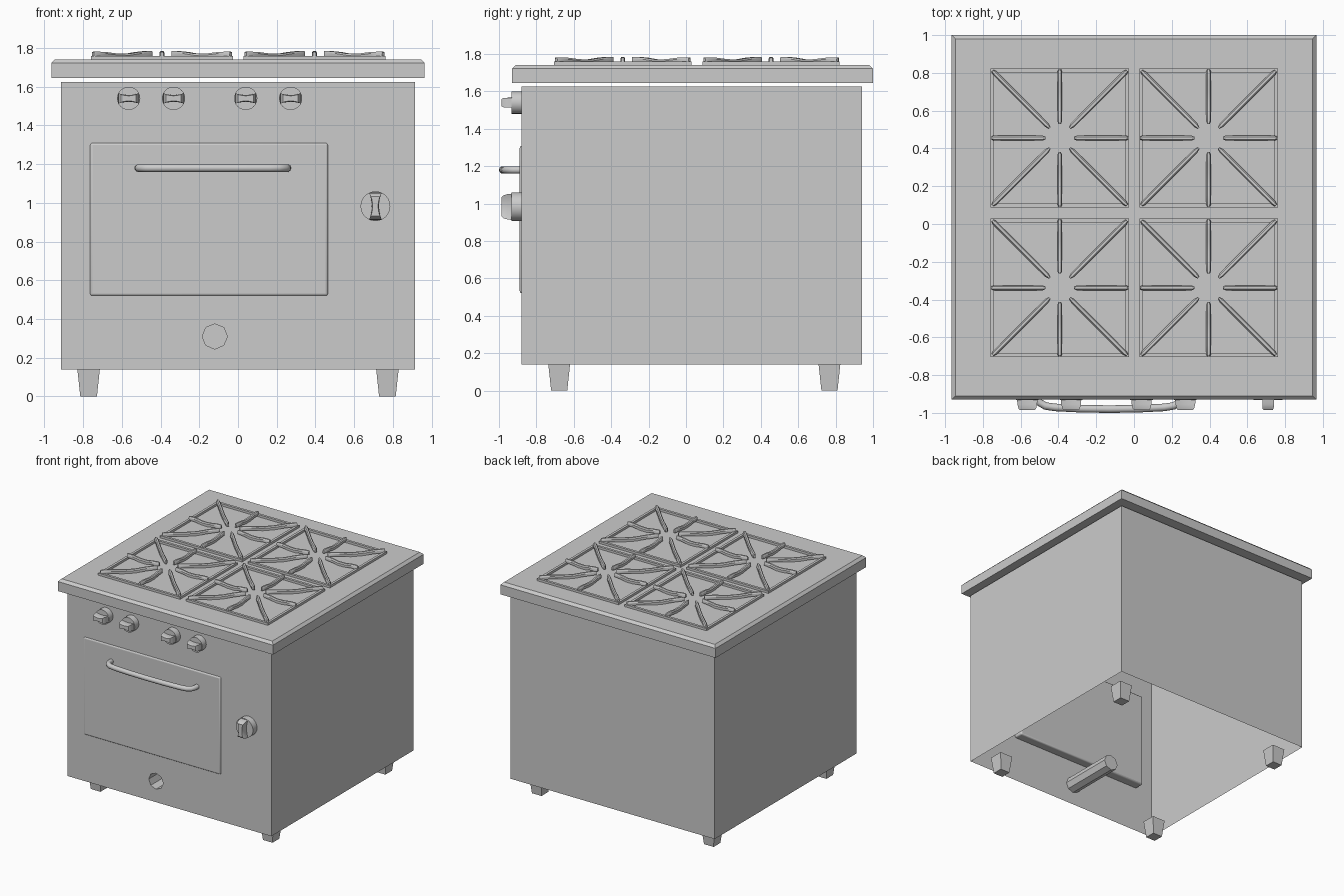
import bpy, bmesh, math
from mathutils import Vector

if "Cube" in bpy.data.objects:
    bpy.data.objects.remove(bpy.data.objects["Cube"])


def finish(bm, name, smooth=False, bevel=0, segs=2, normals=True):
    if normals:
        bmesh.ops.recalc_face_normals(bm, faces=bm.faces)
    me = bpy.data.meshes.new(name)
    bm.to_mesh(me)
    bm.free()
    ob = bpy.data.objects.new(name, me)
    bpy.context.collection.objects.link(ob)
    if bevel:
        m = ob.modifiers.new("bevel", "BEVEL")
        m.width, m.segments = bevel, segs
    if smooth:
        bpy.ops.object.select_all(action='DESELECT')
        bpy.context.view_layer.objects.active = ob
        ob.select_set(True)
        bpy.ops.object.shade_smooth_by_angle(angle=math.radians(35))
    return ob


def loft(bm, rings):
    """Skin a list of closed point rings and cap both ends."""
    vs = [[bm.verts.new(p) for p in r] for r in rings]
    n = len(vs[0])
    for a, b in zip(vs, vs[1:]):
        for i in range(n):
            bm.faces.new((a[i], a[(i + 1) % n], b[(i + 1) % n], b[i]))
    bm.faces.new(vs[0][::-1])
    bm.faces.new(vs[-1])


def rect(x0, x1, y0, y1, z):
    return [(x0, y0, z), (x1, y0, z), (x1, y1, z), (x0, y1, z)]


def box(bm, x0, x1, y0, y1, z0, z1):
    loft(bm, [rect(x0, x1, y0, y1, z0), rect(x0, x1, y0, y1, z1)])


# Cabinet shell: open underneath, front pierced for the door and the pipe
X, F, B, Z0, Z1 = 0.915, -0.88, 0.94, 0.14, 1.625
bm = bmesh.new()
lo = [bm.verts.new(p) for p in rect(-X, X, F, B, Z0)]
hi = [bm.verts.new(p) for p in rect(-X, X, F, B, Z1)]
for i in (1, 2, 3):
    j = (i + 1) % 4
    bm.faces.new((lo[i], lo[j], hi[j], hi[i]))
bm.faces.new(hi)
door = [bm.verts.new((x, F, z)) for x, z in
        ((-0.755, 0.53), (0.455, 0.53), (0.455, 1.3), (-0.755, 1.3))]
hole, back = [[bm.verts.new((-0.12 + 0.065 * math.cos(i * math.pi / 4), y,
                             0.31 + 0.065 * math.sin(i * math.pi / 4)))
               for i in range(8)] for y in (F, -0.42)]
edges = []
for loop in ([lo[0], lo[1], hi[1], hi[0]], door, hole):
    for a, b in zip(loop, loop[1:] + loop[:1]):
        edges.append(bm.edges.get((a, b)) or bm.edges.new((a, b)))
bmesh.ops.triangle_fill(bm, edges=edges, use_beauty=True, normal=Vector((0, -1, 0)))
# Pipe running inward from the front hole
for i in range(8):
    j = (i + 1) % 8
    bm.faces.new((hole[i], hole[j], back[j], back[i]))
bm.faces.new(back)
finish(bm, "cabinet")

# Oven door
bm = bmesh.new()
box(bm, -0.765, 0.465, -0.889, -0.805, 0.52, 1.31)
finish(bm, "oven_door", True, 0.012, 3)

# Hob slab with chamfered top edge, floating just above the cabinet
bm = bmesh.new()
loft(bm, [rect(-0.965, 0.965, -0.93, 1.0, 1.645),
          rect(-0.965, 0.965, -0.93, 1.0, 1.722),
          rect(-0.945, 0.945, -0.91, 0.98, 1.742)])
finish(bm, "hob_top")

# Tapered feet
for side, x in (("left", -0.772), ("right", 0.772)):
    for end, y in (("front", -0.678), ("back", 0.767)):
        bm = bmesh.new()
        loft(bm, [rect(x - r, x + r, y - r, y + r, z) for r, z in ((0.043, 0), (0.058, Z0))])
        finish(bm, f"{end}_{side}_foot")


# Burner grates: square frame with eight dipping spokes
def spoke(bm, cx, cy, ang, r_out, r_in):
    d = Vector((math.cos(ang), math.sin(ang), 0))
    n = Vector((-d.y, d.x, 0))
    path = ((0, 1.766, 0.6), (0.04, 1.768, 1), (0.2, 1.766, 1), (0.4, 1.758, 1),
            (0.6, 1.757, 1), (0.78, 1.766, 1), (0.95, 1.771, 1), (1, 1.77, 0.5))
    w, t = 0.013, 0.014
    section = ((-w, -t), (w, -t), (w, 0.4 * t), (0.5 * w, t), (-0.5 * w, t), (-w, 0.4 * t))
    rings = []
    for s, z, k in path:
        c = Vector((cx, cy, z)) + d * (r_out + (r_in - r_out) * s)
        rings.append([c + n * (u * k) + Vector((0, 0, v)) for u, v in section])
    loft(bm, rings)


H, T = 0.367, 0.02
for side, cx in (("left", -0.393), ("right", 0.395)):
    for end, cy in (("front", -0.338), ("back", 0.455)):
        bm = bmesh.new()
        for s in (-1, 1):
            a, b = sorted((s * H, s * (H - T)))
            box(bm, cx + a, cx + b, cy - H, cy + H, 1.736, 1.76)
            box(bm, cx - H + T, cx + H - T, cy + a, cy + b, 1.736, 1.76)
        for i in range(8):
            diag = i % 2
            spoke(bm, cx, cy, i * math.pi / 4, (H - 0.005) * (1.39 if diag else 1), 0.075)
        finish(bm, f"{end}_{side}_grate", True)


# Control knobs: round base with a waisted grip
def knob(name, x, z, r, wide, waist, vertical):
    def place(u, v, y):
        return (x + v, y, z + u) if vertical else (x + u, y, z + v)
    bm = bmesh.new()
    loft(bm, [[(x + r * math.cos(a), y, z + r * math.sin(a))
               for a in (i * math.pi / 12 for i in range(24))] for y in (F, -0.932)])
    us = [i / 4 for i in range(-4, 5)]
    side = [(u, waist + (wide - waist) * u * u) for u in us]
    outline = side + [(u, -v) for u, v in reversed(side)]
    L = math.sqrt(r * r - wide * wide)
    loft(bm, [[place(u * L * k, v * q, y) for u, v in outline]
              for y, k, q in ((-0.93, 1, 1), (-0.955, 0.96, 1), (-0.977, 0.86, 0.95), (-0.986, 0.72, 0.75))])
    finish(bm, name, True)


for i, x in enumerate((-0.565, -0.333, 0.04, 0.272)):
    knob(f"burner_knob_{i + 1}", x, 1.54, 0.06, 0.026, 0.018, False)
knob("oven_knob", 0.71, 0.983, 0.077, 0.031, 0.019, True)

# Door handle: bent tube
cu = bpy.data.curves.new("door_handle", "CURVE")
cu.dimensions = '3D'
cu.bevel_depth, cu.bevel_resolution, cu.use_fill_caps = 0.02, 3, True
half = [(0.385, -0.875), (0.383, -0.92), (0.37, -0.945), (0.34, -0.963), (0.29, -0.971), (0.15, -0.978)]
pts = [(-u, y) for u, y in half] + [(0, -0.98)] + half[::-1]
sp = cu.splines.new("POLY")
sp.points.add(len(pts) - 1)
for p, (u, y) in zip(sp.points, pts):
    p.co = (-0.13 + u, y, 1.18, 1)
ob = bpy.data.objects.new("door_handle", cu)
bpy.context.collection.objects.link(ob)
bpy.ops.object.select_all(action='DESELECT')
bpy.context.view_layer.objects.active = ob
ob.select_set(True)
bpy.ops.object.convert(target='MESH')
bpy.ops.object.shade_smooth_by_angle(angle=math.radians(50))
